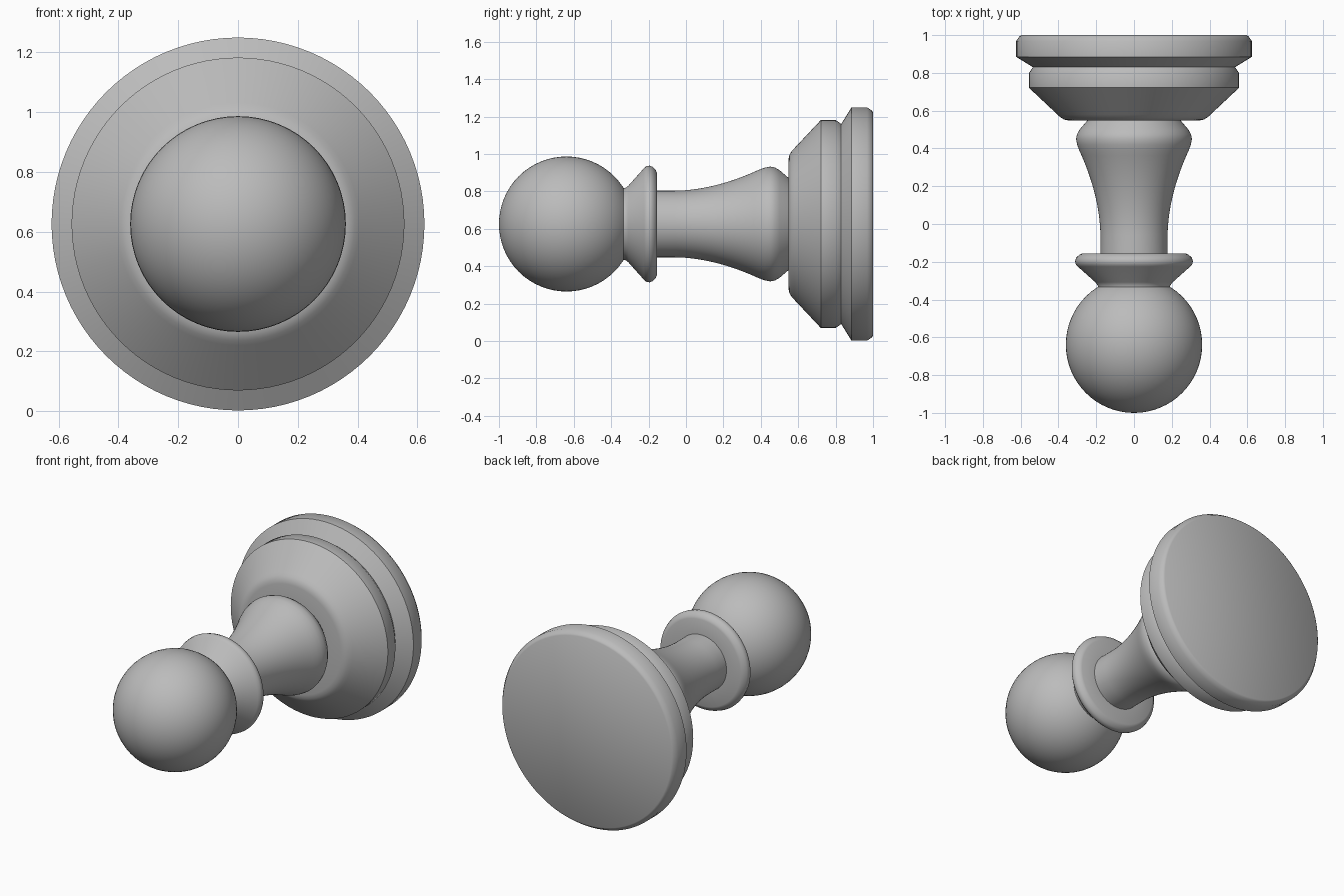
import bpy, bmesh, math
from mathutils import Matrix, Vector

cube = bpy.data.objects.get("Cube")
if cube:
    bpy.data.objects.remove(cube, do_unlink=True)

AXIS_Z = 0.626
SEGMENTS = 96

grey = bpy.data.materials.new("plain_grey")
grey.use_nodes = True
grey.diffuse_color = (0.5, 0.5, 0.5, 1)
grey.node_tree.nodes["Principled BSDF"].inputs["Base Color"].default_value = (0.5, 0.5, 0.5, 1)


def finish(name, bm, angle):
    bmesh.ops.recalc_face_normals(bm, faces=bm.faces)
    mesh = bpy.data.meshes.new(name)
    bm.to_mesh(mesh)
    bm.free()
    mesh.materials.append(grey)
    obj = bpy.data.objects.new(name, mesh)
    bpy.context.collection.objects.link(obj)
    bpy.ops.object.select_all(action='DESELECT')
    obj.select_set(True)
    bpy.context.view_layer.objects.active = obj
    bpy.ops.object.shade_smooth_by_angle(angle=math.radians(angle))
    return obj


def lathe(name, profile, angle=35):
    """Turn a (y, radius) profile about the lying piece's long axis."""
    bm = bmesh.new()
    rings = []
    for y, r in profile:
        turns = [math.tau * i / SEGMENTS for i in range(SEGMENTS)]
        rings.append([bm.verts.new((r * math.sin(a), y, AXIS_Z + r * math.cos(a))) for a in turns])
    for a, b in zip(rings, rings[1:]):
        for i in range(SEGMENTS):
            j = (i + 1) % SEGMENTS
            bm.faces.new((a[i], a[j], b[j], b[i]))
    bm.faces.new(rings[0])
    bm.faces.new(rings[-1])
    return finish(name, bm, angle)


# Round head
bm = bmesh.new()
bmesh.ops.create_uvsphere(bm, u_segments=64, v_segments=32, radius=0.361,
                          matrix=Matrix.Translation(Vector((0, -0.639, AXIS_Z)))
                          @ Matrix.Rotation(math.pi / 2, 4, 'X'))
finish("head", bm, 60)

# Flared collar under the head
lathe("collar", [(-0.35, 0.19), (-0.325, 0.192), (-0.308, 0.205), (-0.225, 0.298),
                 (-0.212, 0.309), (-0.195, 0.312), (-0.178, 0.306),
                 (-0.162, 0.288), (-0.156, 0.275), (-0.156, 0.15)])

# Concave stem with a rounded foot
stem = [(-0.17, 0.178)]
for i in range(17):
    t = i / 16
    stem.append((-0.06 + 0.45 * t, 0.178 + 0.112 * t ** 1.85))
stem += [(0.42, 0.301), (0.45, 0.307), (0.475, 0.302), (0.5, 0.288), (0.55, 0.245), (0.57, 0.23)]
lathe("stem", stem)

# Stepped base
lathe("base", [(0.548, 0.2), (0.548, 0.345), (0.553, 0.37), (0.565, 0.39),
               (0.58, 0.406), (0.722, 0.557), (0.798, 0.557), (0.83, 0.535),
               (0.885, 0.624), (0.968, 0.624), (0.993, 0.607), (1.0, 0.597)], 40)
